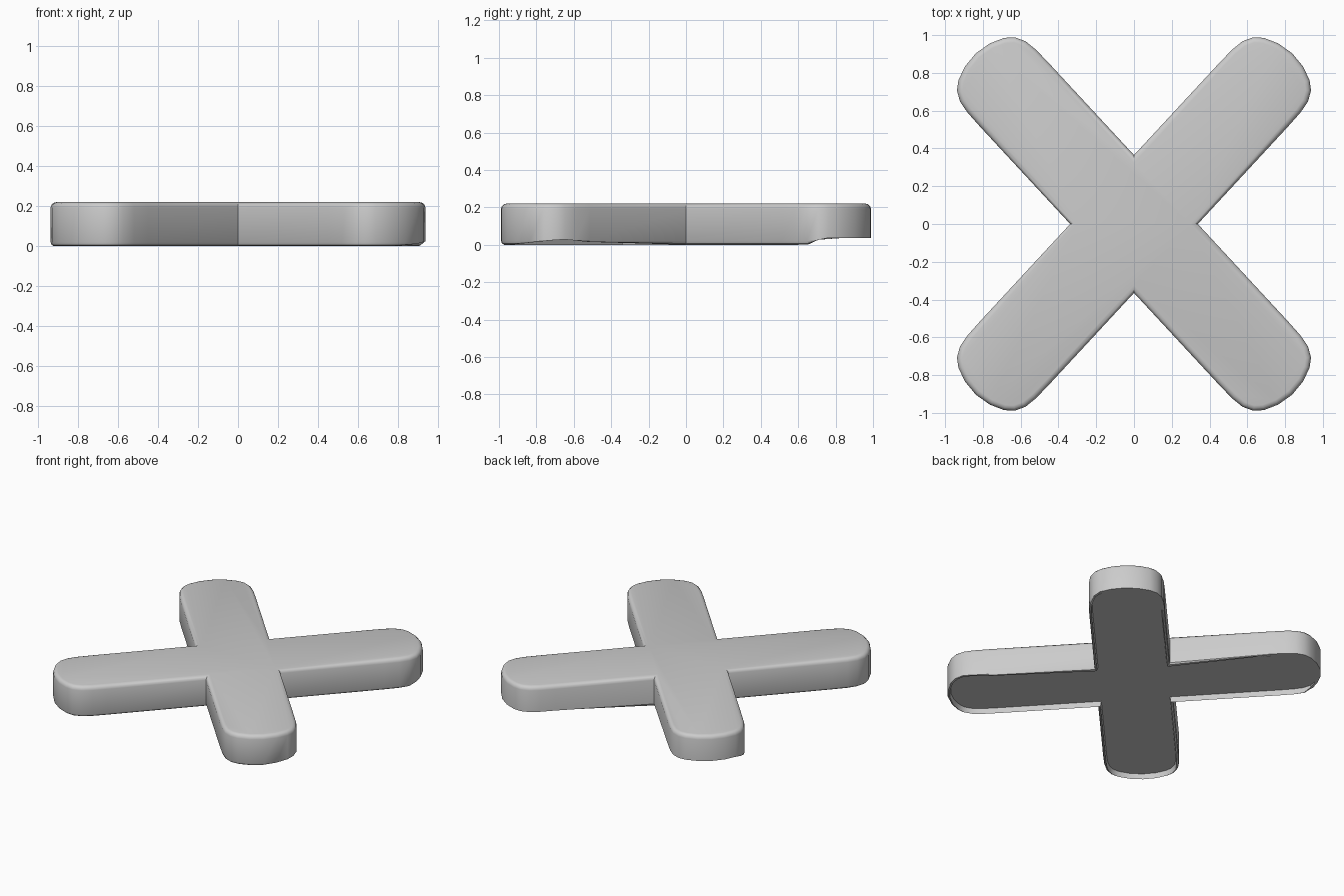
import bpy, bmesh
from math import sin, cos, radians, pi
from mathutils import Vector

cube = bpy.data.objects.get("Cube")
if cube:
    bpy.data.objects.remove(cube)

ANGLE = radians(47.2)      # direction of the arms
HALF = 0.248               # half width of an arm
HEIGHT = 0.22
RECESS = 0.037             # depth of the hollow underside

grey = bpy.data.materials.new("plain grey")
grey.use_nodes = True
grey.diffuse_color = (0.6, 0.6, 0.6, 1)
grey.node_tree.nodes["Principled BSDF"].inputs["Base Color"].default_value = grey.diffuse_color

# Half of an arm's softly bulging end: (distance along arm, distance from its axis)
TIP = [(0.93, HALF), (1.03, 0.246), (1.1, 0.236), (1.155, 0.208),
       (1.19, 0.165), (1.22, 0.09)]
end = [(u, -p) for u, p in TIP] + [(1.232, 0)] + TIP[::-1]

# Cross outline, counter-clockwise: a notch, then an arm, four times
notches = [(HALF / sin(ANGLE), 0), (0, HALF / cos(ANGLE))]
notches += [(-x, -y) for x, y in notches]
outline = []
for notch, a in zip(notches, (ANGLE, pi - ANGLE, pi + ANGLE, -ANGLE)):
    outline.append(Vector(notch))
    outline += [Vector((u * cos(a) - p * sin(a), u * sin(a) + p * cos(a))) for u, p in end]


def inset(points, d):
    """Move a closed outline inwards by d."""
    result = []
    for i, p in enumerate(points):
        e1 = (p - points[i - 1]).normalized()
        e2 = (points[(i + 1) % len(points)] - p).normalized()
        n1, n2 = Vector((-e1.y, e1.x)), Vector((-e2.y, e2.x))
        result.append(p + (n1 + n2) * d / (1 + n1.dot(n2)))
    return result


def rim_height(p, z):
    """Lower edge is worn away at the back tips and beside one front tip."""
    if p.y > 0.65:
        return max(z, RECESS * min(1, (p.y - 0.65) / 0.08))
    if p.x > 0.6 and p.y < -0.5:
        return max(z, 0.03 * (1 - min(1, abs(p.y + 0.66) / 0.28)))
    return z


# Stacked rings: hollow underside, rim, wall, rounded top edge
bm = bmesh.new()
rings = []
R = 0.028
layers = [(0.022, RECESS), (0.016, 0.0), (0.005, 0.007), (0, 0.02), (0, HEIGHT - R)]
layers += [(R * (1 - cos(t)), HEIGHT - R * (1 - sin(t))) for t in (pi / 6, pi / 3, pi / 2)]
for k, (d, z) in enumerate(layers):
    pts = inset(outline, d)
    rings.append([bm.verts.new((p.x, p.y, rim_height(p, z) if k in (1, 2, 3) else z)) for p in pts])
count = len(outline)
for low, high in zip(rings, rings[1:]):
    for i in range(count):
        j = (i + 1) % count
        bm.faces.new((low[i], low[j], high[j], high[i]))
bm.faces.new(rings[-1])
bm.faces.new(rings[0][::-1])
bmesh.ops.recalc_face_normals(bm, faces=bm.faces)

mesh = bpy.data.meshes.new("cross_body")
bm.to_mesh(mesh)
bm.free()
mesh.materials.append(grey)
body = bpy.data.objects.new("cross_body", mesh)
bpy.context.collection.objects.link(body)
bpy.context.view_layer.objects.active = body
body.select_set(True)
bpy.ops.object.shade_smooth_by_angle(angle=radians(35))
